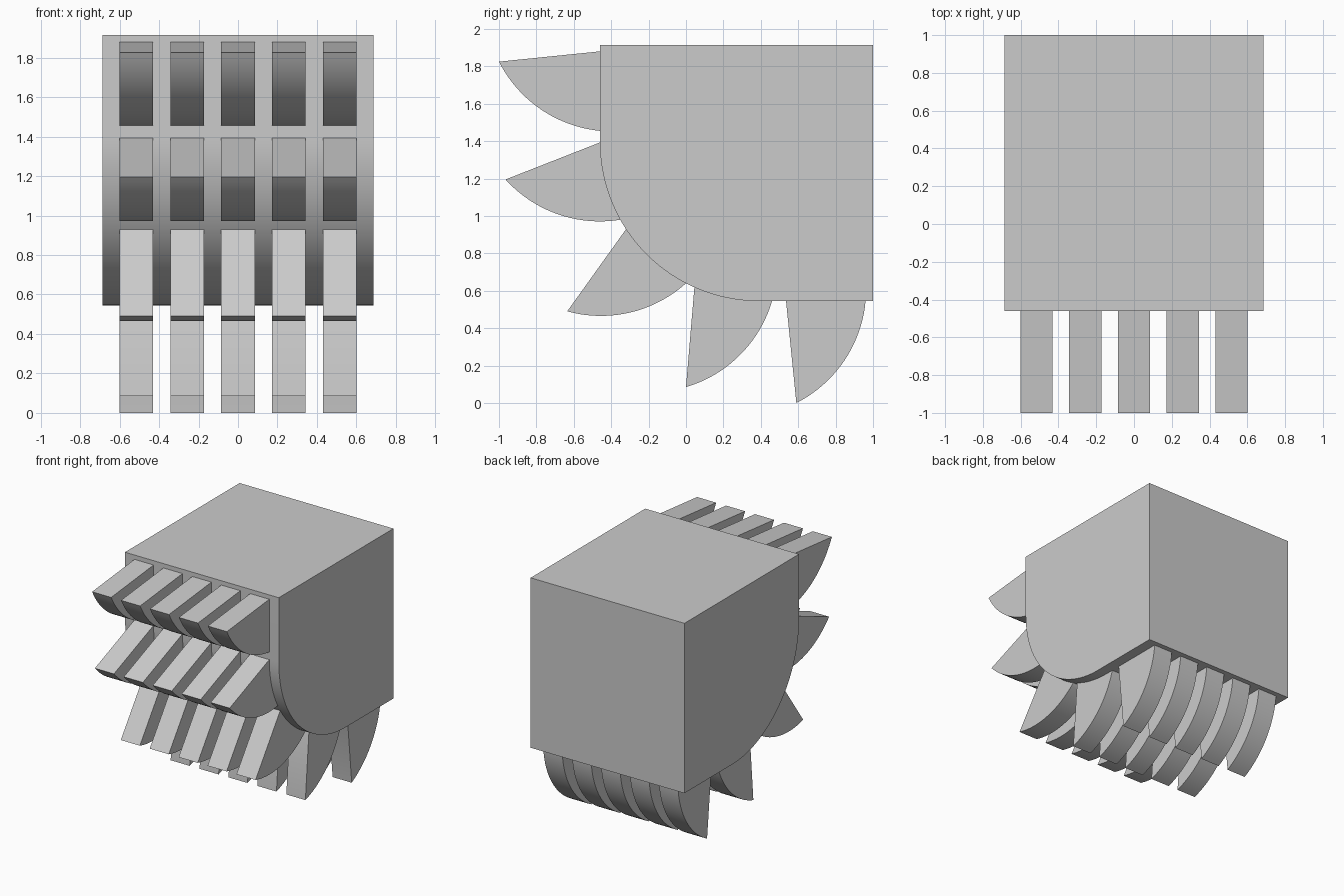
import bpy
import bmesh
from math import cos, sin, pi, radians
from mathutils import Vector

default = bpy.data.objects.get("Cube")
if default:
    bpy.data.objects.remove(default, do_unlink=True)

GREY = (0.6, 0.6, 0.6, 1.0)
grey = bpy.data.materials.new("plain grey")
grey.use_nodes = True
grey.diffuse_color = GREY
grey.node_tree.nodes["Principled BSDF"].inputs["Base Color"].default_value = GREY


def extrude_profile(name, profile, x_centre, width):
    """Solid made from a (y, z) outline extruded along x."""
    bm = bmesh.new()
    face = bm.faces.new([bm.verts.new((x_centre - width / 2, y, z)) for y, z in profile])
    moved = bmesh.ops.extrude_face_region(bm, geom=[face])["geom"]
    bmesh.ops.translate(bm, vec=(width, 0, 0),
                        verts=[v for v in moved if isinstance(v, bmesh.types.BMVert)])
    bmesh.ops.recalc_face_normals(bm, faces=bm.faces)
    mesh = bpy.data.meshes.new(name)
    bm.to_mesh(mesh)
    bm.free()
    mesh.materials.append(grey)
    obj = bpy.data.objects.new(name, mesh)
    bpy.context.collection.objects.link(obj)
    bpy.ops.object.select_all(action='DESELECT')
    obj.select_set(True)
    bpy.context.view_layer.objects.active = obj
    bpy.ops.object.shade_smooth_by_angle(angle=radians(25))
    return obj


def arc(start, end, radius, steps):
    """Counter-clockwise arc between two points, ends included."""
    chord = end - start
    side = Vector((-chord.y, chord.x)).normalized()
    centre = (start + end) / 2 + side * (radius ** 2 - chord.length_squared / 4) ** 0.5
    a, b = start - centre, end - centre
    sweep = -a.angle_signed(b)
    return [centre + Vector((a.x * cos(sweep * i / steps) - a.y * sin(sweep * i / steps),
                             a.x * sin(sweep * i / steps) + a.y * cos(sweep * i / steps)))
            for i in range(steps + 1)]


# Block with a rounded lower front edge
FRONT, BACK, BOTTOM, TOP, ROUND = -0.46, 1.0, 0.545, 1.915, 0.85
rounded = [(FRONT + ROUND * (1 - cos(t)), BOTTOM + ROUND * (1 - sin(t)))
           for t in (pi / 2 * i / 32 for i in range(33))]
extrude_profile("rounded_block", [(FRONT, TOP)] + rounded + [(BACK, BOTTOM), (BACK, TOP)],
                0, 1.372)

# Rows of curved teeth: straight-edge root, tip, curved-edge root
rows = {
    "top": ((-0.46, 1.88), (-1.0, 1.825), (-0.46, 1.455)),
    "upper": ((-0.46, 1.393), (-0.965, 1.195), (-0.35, 0.98)),
    "middle": ((-0.32, 0.93), (-0.635, 0.49), (0.0, 0.64)),
    "lower": ((0.045, 0.62), (0.0, 0.085), (0.46, 0.545)),
    "bottom": ((0.535, 0.545), (0.59, 0.0), (0.96, 0.545)),
}
core = Vector((0.27, 1.23))
for row, points in rows.items():
    root, tip, heel = (Vector(p) for p in points)
    # Roots are sunk a little way into the block
    outline = [root.lerp(core, 0.1), root] + arc(tip, heel, 0.68, 20) + [heel.lerp(core, 0.1)]
    for i in range(5):
        extrude_profile(f"{row}_tooth_{i + 1}", outline, (i - 2) * 0.258, 0.17)
